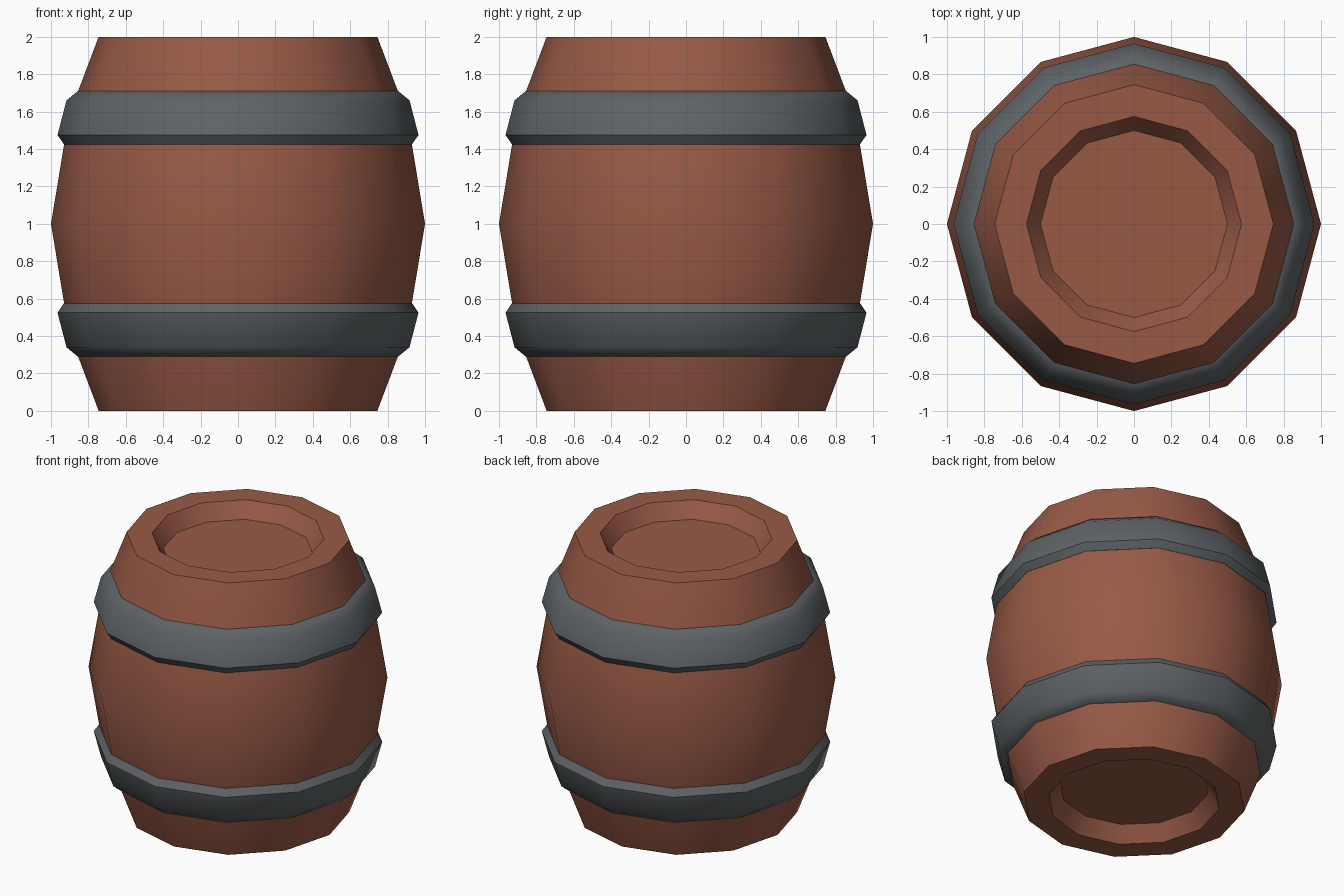
import bpy, bmesh, math

if "Cube" in bpy.data.objects:
    bpy.data.objects.remove(bpy.data.objects["Cube"])

SIDES = 12


def material(name, color):
    m = bpy.data.materials.new(name)
    m.diffuse_color = (*color, 1)
    m.use_nodes = True
    m.node_tree.nodes["Principled BSDF"].inputs["Base Color"].default_value = m.diffuse_color
    return m


wood = material("red brown wood", (0.314, 0.102, 0.061))
iron = material("dark grey iron", (0.112, 0.125, 0.133))


def revolve(name, profile, mat, capped=False, closed=False):
    """Turn a bottom-to-top (radius, z) profile around the z axis."""
    bm = bmesh.new()
    rings = []
    for r, z in profile:
        angles = [2 * math.pi * i / SIDES for i in range(SIDES)]
        rings.append([bm.verts.new((r * math.cos(a), r * math.sin(a), z)) for a in angles])
    pairs = list(zip(rings, rings[1:]))
    if closed:
        pairs.append((rings[-1], rings[0]))
    for low, high in pairs:
        for i in range(SIDES):
            j = (i + 1) % SIDES
            bm.faces.new((low[i], low[j], high[j], high[i]))
    if capped:
        bm.faces.new(rings[0][::-1])
        bm.faces.new(rings[-1])
    bmesh.ops.recalc_face_normals(bm, faces=bm.faces)
    mesh = bpy.data.meshes.new(name)
    bm.to_mesh(mesh)
    bm.free()
    mesh.materials.append(mat)
    obj = bpy.data.objects.new(name, mesh)
    bpy.context.collection.objects.link(obj)
    bpy.ops.object.select_all(action='DESELECT')
    obj.select_set(True)
    bpy.context.view_layer.objects.active = obj
    bpy.ops.object.shade_smooth_by_angle(angle=math.radians(46))
    return obj


def flip(profile):
    return [(r, 2 - z) for r, z in reversed(profile)]


# Body: recessed end, rim and bulging staves, mirrored about mid height
half = [(0.5, 0.11), (0.575, 0), (0.745, 0), (0.904, 0.42)]
revolve("barrel_body", half + [(1, 1)] + flip(half), wood, capped=True)

# Hoops: bevelled bands whose inner edge is sunk into the staves
hoop = [(0.82, 0.29), (0.856, 0.29), (0.917, 0.34), (0.965, 0.525), (0.931, 0.575), (0.87, 0.575)]
revolve("lower_hoop", hoop, iron, closed=True)
revolve("upper_hoop", flip(hoop), iron, closed=True)
